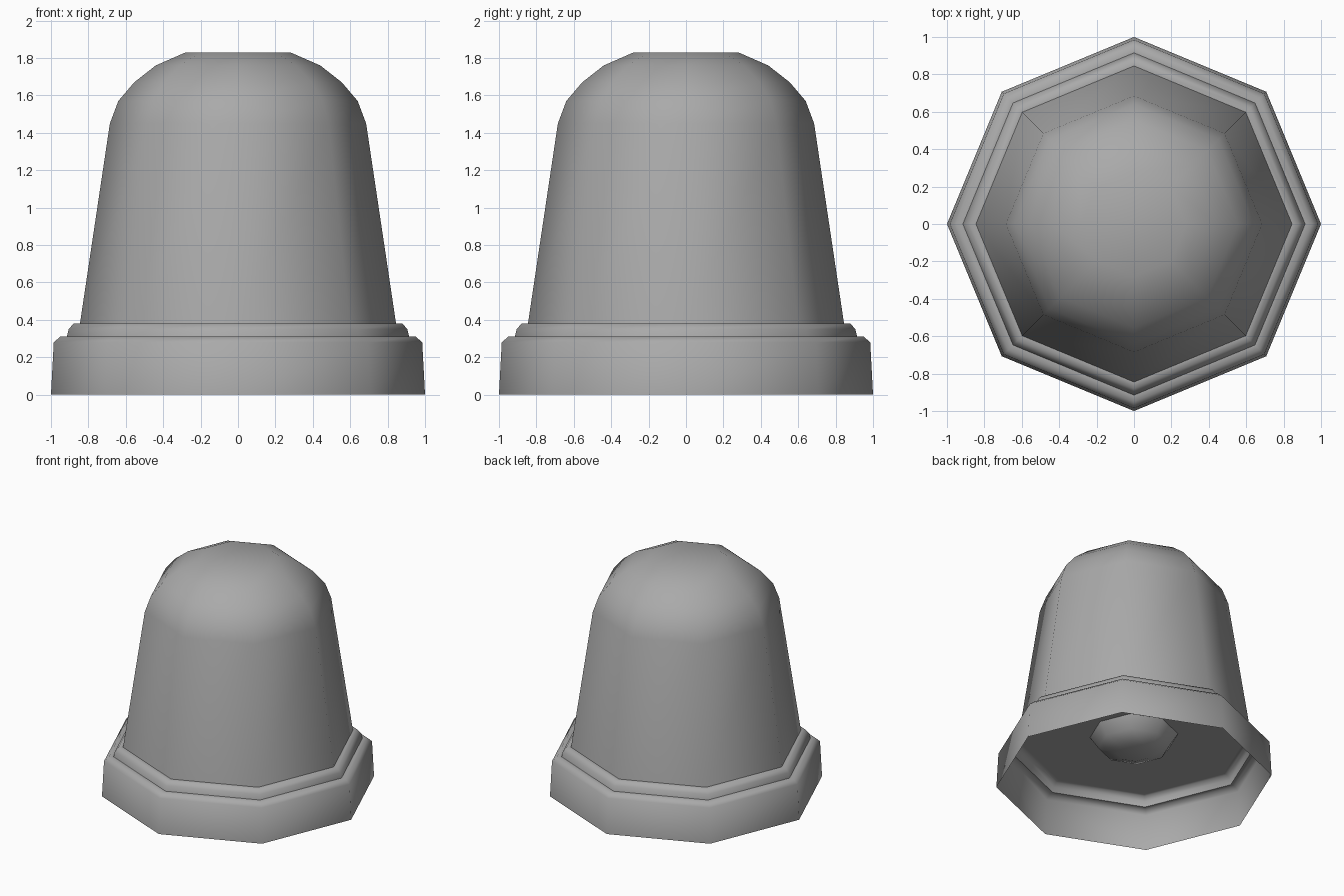
import bpy, bmesh
from math import cos, sin, pi, radians

SIDES = 8

cube = bpy.data.objects.get("Cube")
if cube:
    bpy.data.objects.remove(cube, do_unlink=True)

grey = bpy.data.materials.new("plain grey")
grey.use_nodes = True
color = (0.4, 0.4, 0.4, 1)
grey.diffuse_color = color
grey.node_tree.nodes["Principled BSDF"].inputs["Base Color"].default_value = color


def lathe(name, profile, cap_end=False):
    """Octagonal turned shell from (radius, height) points, listed upward for outward normals."""
    bm = bmesh.new()
    rings = [[bm.verts.new((r * cos(2 * pi * i / SIDES), r * sin(2 * pi * i / SIDES), z))
              for i in range(SIDES)] for r, z in profile]
    for low, high in zip(rings, rings[1:]):
        for i in range(SIDES):
            j = (i + 1) % SIDES
            bm.faces.new((low[i], low[j], high[j], high[i]))
    if cap_end:
        bm.faces.new(rings[-1])
    mesh = bpy.data.meshes.new(name)
    bm.to_mesh(mesh)
    bm.free()
    mesh.materials.append(grey)
    obj = bpy.data.objects.new(name, mesh)
    bpy.context.collection.objects.link(obj)
    bpy.ops.object.select_all(action='DESELECT')
    obj.select_set(True)
    bpy.context.view_layer.objects.active = obj
    bpy.ops.object.shade_smooth_by_angle(angle=radians(55))
    return obj


# Flared skirt with two bevelled steps, open underneath
lathe("stepped_base", [(1, 0), (0.985, 0.28), (0.95, 0.31), (0.915, 0.31),
                       (0.905, 0.35), (0.88, 0.38), (0.845, 0.38)])

# Tapered body and rounded cap
lathe("domed_body", [(0.845, 0.38), (0.685, 1.45), (0.64, 1.57), (0.555, 1.67),
                     (0.44, 1.76), (0.28, 1.83)], cap_end=True)

# Recessed underside with a small rounded boss hanging from its middle
under = lathe("underside_plate", [(0.845, 0.38), (0.32, 0.38), (0.26, 0.29), (0.13, 0.24)],
              cap_end=True)
under.data.flip_normals()
